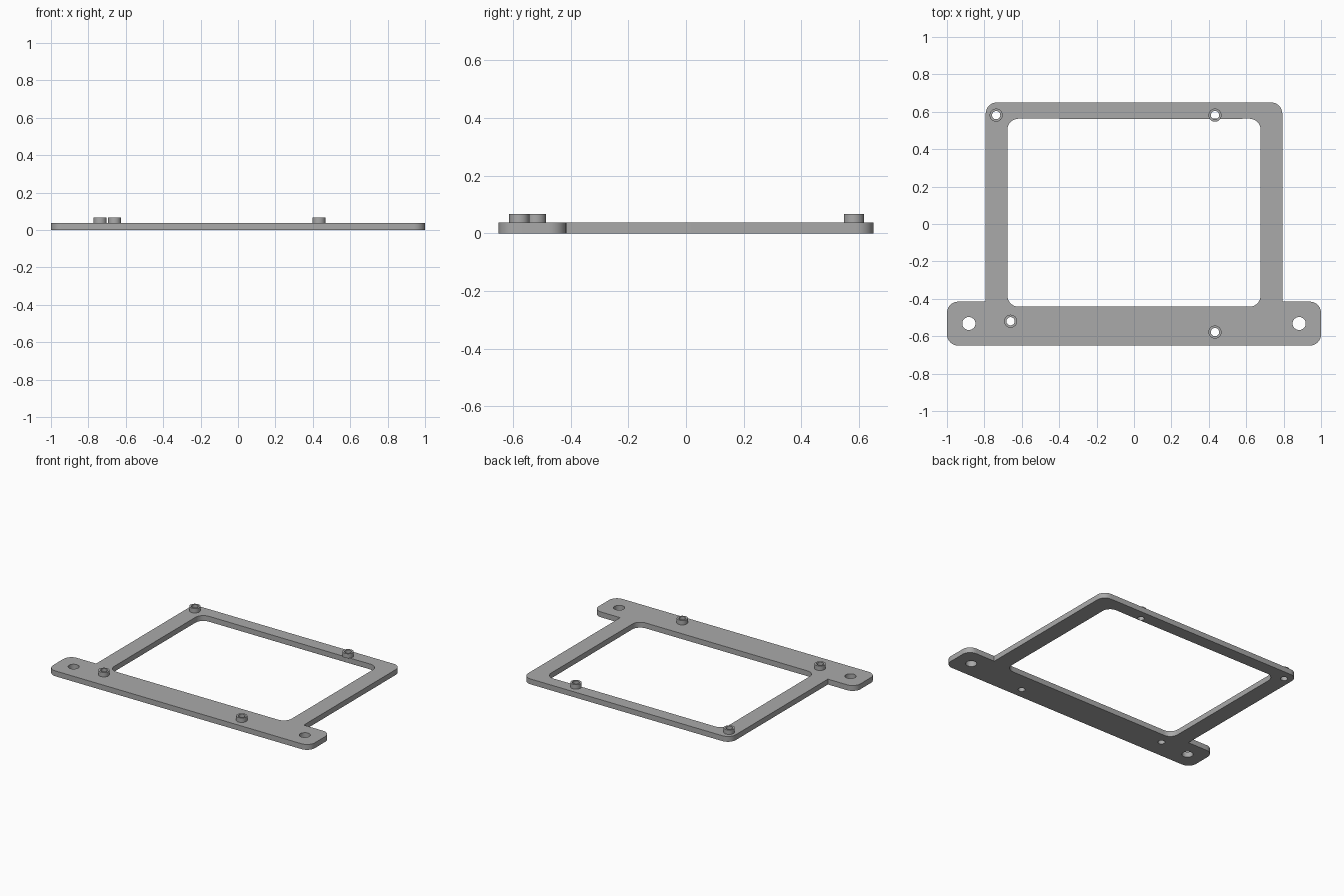
import bpy, bmesh
from math import sin, cos, pi, radians
from mathutils import Vector

cube = bpy.data.objects.get("Cube")
if cube:
    bpy.data.objects.remove(cube, do_unlink=True)

PLATE = 0.037      # plate thickness
BOSS_TOP = 0.068   # top of the standoffs
FILLET = 0.06
BORE, BOSS_R, MOUNT_R = 0.022, 0.035, 0.035

grey = bpy.data.materials.new("plain grey")
grey.use_nodes = True
grey.diffuse_color = (0.4, 0.4, 0.4, 1)
grey.node_tree.nodes["Principled BSDF"].inputs["Base Color"].default_value = (0.4, 0.4, 0.4, 1)


def circle(cx, cy, r, n=32):
    return [(cx + r * cos(2 * pi * i / n), cy + r * sin(2 * pi * i / n)) for i in range(n)]


def rounded(corners, steps=8):
    """Round each right-angled corner (x, y, radius) of a loop."""
    pts = []
    for i, (x, y, r) in enumerate(corners):
        p = Vector((x, y))
        if r == 0:
            pts.append((x, y))
            continue
        a = (Vector(corners[i - 1][:2]) - p).normalized() * r
        b = (Vector(corners[(i + 1) % len(corners)][:2]) - p).normalized() * r
        for k in range(steps + 1):
            t = pi / 2 * k / steps
            pts.append(tuple(p + a * (1 - sin(t)) + b * (1 - cos(t))))
    return pts


def extrude_profile(name, loops, z0, z1):
    """Fill an outline with holes and give it thickness."""
    curve = bpy.data.curves.new(name, "CURVE")
    curve.dimensions = "2D"
    curve.fill_mode = "BOTH"
    curve.extrude = (z1 - z0) / 2
    for loop in loops:
        spline = curve.splines.new("POLY")
        spline.points.add(len(loop) - 1)
        for point, (x, y) in zip(spline.points, loop):
            point.co = (x, y, 0, 1)
        spline.use_cyclic_u = True
    helper = bpy.data.objects.new(name + " profile", curve)
    bpy.context.collection.objects.link(helper)
    graph = bpy.context.evaluated_depsgraph_get()
    mesh = bpy.data.meshes.new_from_object(helper.evaluated_get(graph))
    bpy.data.objects.remove(helper, do_unlink=True)

    bm = bmesh.new()
    bm.from_mesh(mesh)
    bmesh.ops.remove_doubles(bm, verts=bm.verts, dist=0.0001)
    bmesh.ops.recalc_face_normals(bm, faces=bm.faces)
    bmesh.ops.translate(bm, verts=bm.verts, vec=(0, 0, (z0 + z1) / 2))
    bm.to_mesh(mesh)
    bm.free()
    mesh.materials.clear()
    mesh.materials.append(grey)
    obj = bpy.data.objects.new(name, mesh)
    bpy.context.collection.objects.link(obj)
    bpy.ops.object.select_all(action="DESELECT")
    obj.select_set(True)
    bpy.context.view_layer.objects.active = obj
    bpy.ops.object.shade_smooth_by_angle(angle=radians(30))
    return obj


# Frame plate: right half of the outline, mirrored, then window and holes
half = [(1, -0.65, FILLET), (1, -0.415, FILLET), (0.793, -0.415, 0), (0.793, 0.65, FILLET)]
outline = rounded(half + [(-x, y, r) for x, y, r in reversed(half)])
window = rounded([(0.677, -0.442, FILLET), (0.677, 0.563, FILLET),
                  (-0.677, 0.563, FILLET), (-0.677, -0.442, FILLET)])
bosses = {"back_right": (-0.737, 0.582), "back_left": (0.433, 0.582),
          "front_right": (-0.66, -0.52), "front_left": (0.433, -0.578)}
holes = [circle(side * 0.883, -0.532, MOUNT_R) for side in (-1, 1)]
holes += [circle(x, y, BORE) for x, y in bosses.values()]
extrude_profile("frame_plate", [outline, window] + holes, 0, PLATE)

# Hollow standoffs
for place, (x, y) in bosses.items():
    extrude_profile(place + "_standoff", [circle(x, y, BOSS_R), circle(x, y, BORE)], PLATE, BOSS_TOP)
